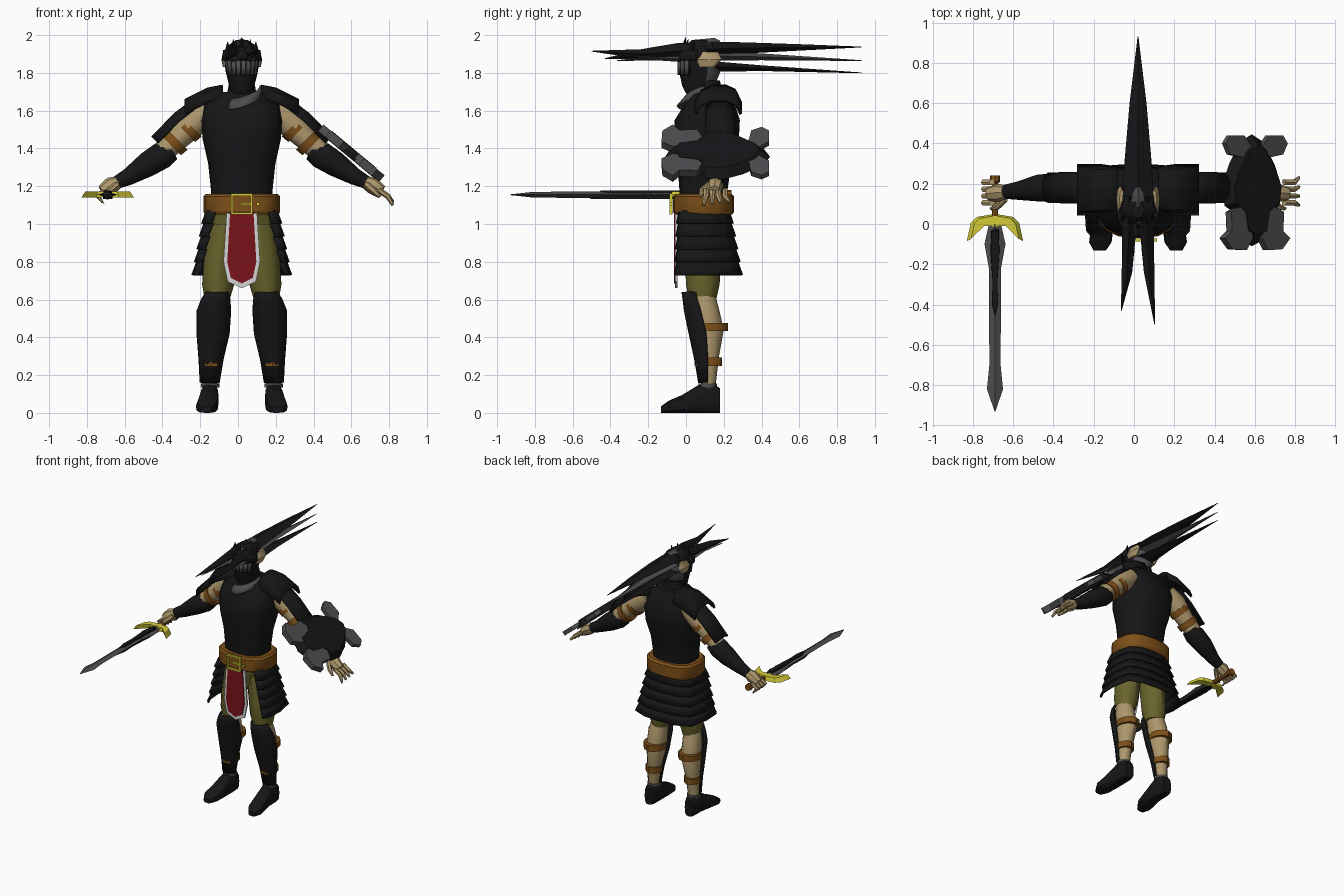
import bpy, bmesh
from math import sin, cos, pi, radians
from mathutils import Vector as V, Matrix

if "Cube" in bpy.data.objects:
    bpy.data.objects.remove(bpy.data.objects["Cube"])
CX = 0.02  # body centre line


def material(name, rgb):
    m = bpy.data.materials.new(name)
    m.use_nodes = True
    m.diffuse_color = (*rgb, 1)
    m.node_tree.nodes["Principled BSDF"].inputs["Base Color"].default_value = (*rgb, 1)
    return m


BLACK = material("black armour", (0.008, 0.008, 0.009))
STEEL = material("dark steel", (0.075, 0.075, 0.078))
SKIN = material("tan skin", (0.42, 0.31, 0.15))
OLIVE = material("olive cloth", (0.14, 0.125, 0.025))
LEATHER = material("brown leather", (0.21, 0.08, 0.01))
RED = material("red cloth", (0.19, 0.006, 0.01))
WHITE = material("white trim", (0.65, 0.65, 0.65))
GOLD = material("gold", (0.66, 0.6, 0.04))
made = []


def finish(name, bm, *mats):
    bmesh.ops.recalc_face_normals(bm, faces=bm.faces)
    me = bpy.data.meshes.new(name)
    bm.to_mesh(me)
    bm.free()
    for m in mats:
        me.materials.append(m)
    ob = bpy.data.objects.new(name, me)
    bpy.context.collection.objects.link(ob)
    made.append(ob)
    return ob


def skin_rows(name, rows, mat, closed=True, thick=0.0):
    """Bridge rows of points; closed rows get caps, open rows get thickness."""
    bm = bmesh.new()
    rows = [[bm.verts.new(p) for p in r] for r in rows]
    n = len(rows[0])
    for a, b in zip(rows, rows[1:]):
        for i in range(n if closed else n - 1):
            j = (i + 1) % n
            bm.faces.new((a[i], a[j], b[j], b[i]))
    if closed:
        bm.faces.new(rows[0])
        bm.faces.new(rows[-1])
    ob = finish(name, bm, mat)
    if thick:
        mod = ob.modifiers.new("thickness", "SOLIDIFY")
        mod.thickness, mod.offset = thick, 0
    return ob


def loft(name, rings, mat, n=12, arc=None, power=1.0, thick=0.012):
    """Rings are (centre, u, v); arc is a half angle about u for open shells."""
    def f(t):
        return abs(t) ** power * (1 if t > 0 else -1)
    if arc:
        angles = [radians(arc) * (2 * i / n - 1) for i in range(n + 1)]
    else:
        angles = [2 * pi * i / n for i in range(n)]
    rows = [[V(c) + V(u) * f(cos(a)) + V(v) * f(sin(a)) for a in angles] for c, u, v in rings]
    return skin_rows(name, rows, mat, not arc, thick if arc else 0)


def tower(name, levels, mat, **kw):
    """Levels are (z, x, half width, front y, back y)."""
    return loft(name, [((x, (a + b) / 2, z), (0, (a - b) / 2, 0), (w, 0, 0))
                       for z, x, w, a, b in levels], mat, **kw)


def limb(name, pts, mat, **kw):
    """Points are (x, y, z, radius); sections face along the whole limb."""
    d = (V(pts[-1][:3]) - V(pts[0][:3])).normalized()
    side = V((0, 1, 0)) if abs(d.y) < 0.9 else V((1, 0, 0))
    up = d.cross(side).normalized()
    if up.z < 0:
        up = -up
    side = up.cross(d)
    return loft(name, [(p[:3], up * p[3], side * p[3]) for p in pts], mat, **kw)


def spike(name, rings, mat):
    """Diamond blade along y; rings are (y, x, z, half width, half height)."""
    return loft(name, [((x, y, z), (w, 0, 0), (0, 0, h)) for y, x, z, w, h in rings], mat, n=4)


def plate(name, outline, mtx, thick, mat, top=1.0):
    cx = sum(p[0] for p in outline) / len(outline)
    cy = sum(p[1] for p in outline) / len(outline)
    low = [mtx @ V((x, y, -thick / 2)) for x, y in outline]
    high = [mtx @ V((cx + (x - cx) * top, cy + (y - cy) * top, thick / 2)) for x, y in outline]
    return skin_rows(name, [low, high], mat)


def mirrored(half):
    return half + [(-x, y) for x, y in reversed(half) if x > 0.001]


# Torso, neck and collar
tower("torso", [(1.1, CX, .16, -.03, .22), (1.18, CX, .163, -.035, .22), (1.32, CX, .178, -.045, .24),
                (1.45, CX, .207, -.065, .28), (1.55, CX, .213, -.06, .285), (1.63, CX, .2, -.01, .26),
                (1.7, CX, .11, .02, .22)], BLACK, n=16, power=.8)
tower("neck", [(1.62, CX, .09, .03, .2), (1.76, CX, .065, .06, .18)], BLACK)
loft("collar", [((CX, .08, 1.64), (0, -.125, -.02), (.1, 0, .03)),
                ((CX, .09, 1.7), (0, -.09, -.03), (.1, 0, .03))], STEEL, arc=95)

# Head: steel at the back of the skull
head = tower("helmet", [(1.69, CX, .055, -.0, .1), (1.73, CX, .066, -.02, .15), (1.8, CX, .084, -.035, .18),
                        (1.88, CX, .096, -.03, .18), (1.94, CX, .08, 0, .15), (1.975, CX, .03, .03, .11)],
             BLACK, n=16)
head.data.materials.append(STEEL)
for p in head.data.polygons:
    p.material_index = int(p.normal.y > .35 and p.center.z < 1.88)
visor = loft("visor", [((CX, .07, z), (0, -.112, 0), (w, 0, 0)) for z, w in ((1.79, .084), (1.865, .095))],
             STEEL, n=24, arc=65, thick=.008)
visor.data.materials.append(BLACK)
for i, p in enumerate(visor.data.polygons):
    p.material_index = int(i % 3 == 2)
loft("brow_band", [((CX, .06, z), (0, -.115, 0), (w, 0, 0)) for z, w in ((1.865, .1), (1.92, .09))],
     BLACK, arc=90, thick=.016)
for i in range(-2, 3):
    a = i * .6
    base = V((CX + .08 * sin(a), .05 - .07 * cos(a), 1.91))
    limb("crest_spike", [(*base, .018), (*(base + V((0, .02, .08 - .012 * abs(i)))), .001)], BLACK, n=4)
spike("crown_fin", [(-.01, CX, 1.93, .02, .01), (.04, CX, 1.95, .035, .025), (.15, CX, 1.965, .03, .02),
                    (.18, CX, 1.96, .01, .01)], STEEL)

# Long swept helmet blades
spike("upper_blade", [(-.06, CX, 1.925, .03, .015), (.1, CX, 1.925, .078, .04), (.3, CX, 1.932, .068, .03),
                      (.6, CX, 1.935, .042, .017), (.93, CX, 1.937, .002, .002)], BLACK)
spike("middle_blade", [(.1, CX, 1.89, .07, .025), (.4, CX, 1.885, .04, .018), (.93, CX, 1.865, .002, .002)], STEEL)
spike("lower_blade", [(.1, CX, 1.835, .075, .03), (.4, CX, 1.825, .04, .015), (.93, CX, 1.8, .002, .002)], BLACK)
for s, tip, z in ((1, -.5, 1.905), (-1, -.43, 1.865)):
    x = CX + s * .045
    spike("front_blade", [(.14, x, 1.92, .033, .04), (-.05, x, 1.915, .034, .042), (-.24, x + s * .01, 1.9, .026, .025),
                          (tip, CX + s * .083, z + .01, .002, .002)], BLACK)
    spike("front_blade_edge", [(.1, x, 1.87, .036, .02), (-.15, x, 1.88, .026, .014),
                               (tip * .85, CX + s * .075, z, .002, .002)], STEEL)
    tower("cheek", [(1.83, CX + s * .085, .015, .07, .15), (1.87, CX + s * .088, .02, .05, .19),
                    (1.91, CX + s * .08, .012, .08, .17)], SKIN, n=8)

# Belt, buckle and hips
tower("belt", [(1.05, CX, .195, -.06, .245), (1.065, CX, .203, -.07, .255), (1.145, CX, .203, -.07, .255),
               (1.16, CX, .19, -.06, .24)], LEATHER, n=16, power=.75)
front = Matrix.Translation((CX, -.08, 1.105)) @ Matrix.Rotation(pi / 2, 4, "X")
for cx, cy, w, h in ((-.052, 0, .006, .055), (.052, 0, .006, .055), (0, .05, .055, .006),
                     (0, -.05, .055, .006), (.02, 0, .03, .005), (.085, 0, .008, .008)):
    plate("buckle_bar", [(cx - w, cy - h), (cx + w, cy - h), (cx + w, cy + h), (cx - w, cy + h)], front, .016, GOLD)
tower("hips", [(.9, CX, .15, .0, .2), (1.07, CX, .17, -.03, .22)], OLIVE)

# Front sash: white cloth with a red panel
sash = Matrix.Translation((CX, -.052, 0)) @ Matrix.Rotation(pi / 2, 4, "X")
plate("sash_trim", mirrored([(0, .66), (.075, .695), (.097, .8), (.08, 1.07)]), sash, .012, WHITE)
sash.translation.y -= .008
plate("sash_panel", mirrored([(0, .685), (.058, .715), (.077, .8), (.062, 1.06)]), sash, .008, RED)

# Skirt of overlapping tiers, open at the front
for i in range(5):
    rows = []
    for t, flare in ((i / 5, 0), ((i + 1) / 5, .012)):
        w, yf, yb = .185 + .065 * t + flare, -.035 - .015 * t - flare, .225 + .06 * t + flare
        half = [(w * .72 + .04 * t, yf), (w * .97, yf + .03), (w, .1), (w * .9, yb - .05), (w * .5, yb - .01)]
        ring = half + [(0, yb)] + [(-x, y) for x, y in reversed(half)]
        rows.append([(CX + x, y, 1.07 - .34 * t) for x, y in ring])
    skin_rows("skirt_tier", rows, BLACK, False, .01)

for s in (1, -1):
    def X(x):
        return CX + s * x

    # Leg
    tower("thigh", [(1.0, X(.09), .085, -.0, .19), (.8, X(.115), .087, -.005, .185), (.68, X(.125), .085, 0, .178),
                    (.6, X(.13), .066, .015, .16)], OLIVE)
    tower("calf", [(.64, X(.135), .06, .02, .15), (.55, X(.145), .066, .03, .175), (.44, X(.145), .07, .035, .2),
                   (.3, X(.16), .052, .07, .175), (.13, X(.17), .038, .08, .155)], SKIN)
    greave = [(.64, .13, .055, -.018, .12), (.6, .138, .072, -.012, .13), (.54, .148, .086, -.005, .16),
              (.42, .152, .082, .02, .19), (.28, .163, .06, .05, .18), (.16, .17, .047, .07, .16)]
    loft("greave", [((X(x), (a + b) / 2, z), (0, (a - b) / 2, 0), (w, 0, 0)) for z, x, w, a, b in greave],
         BLACK, arc=92)
    for z, x, w, b in ((.455, .147, .079, .222), (.27, .163, .06, .19)):
        tower("calf_strap", [(z - .022, X(x), w, .045, b), (z + .022, X(x), w, .045, b)], LEATHER)
    tower("ankle_ring", [(.135, X(.168), .049, .065, .165), (.155, X(.168), .049, .065, .165)], STEEL)
    loft("shoe", [((X(x), y, h / 2), (w, 0, 0), (0, 0, h / 2)) for y, x, w, h in
                  ((.18, .17, .035, .13), (.15, .17, .046, .15), (.07, .17, .048, .15), (-.02, .178, .055, .095),
                   (-.09, .187, .056, .065), (-.132, .19, .03, .035))], BLACK, power=.65)

    # Pauldron
    rows = []
    for x, z, k in ((.1, 1.73, .9), (.18, 1.715, 1), (.3, 1.655, 1)):
        rows.append([(X(x), .175 + y * k, z + h) for y, h in
                     ((-.125, -.07), (-.1, -.025), (-.04, 0), (.04, 0), (.09, -.02), (.115, -.075))])
    skin_rows("pauldron", rows, BLACK, False, .016)

    # Arm
    limb("upper_arm", [(X(.16), .175, 1.61, .07), (X(.24), .18, 1.55, .078), (X(.33), .18, 1.46, .062),
                       (X(.43), .18, 1.37, .058)], SKIN)
    limb("arm_guard", [(X(.2), .18, 1.6, .08), (X(.3), .18, 1.52, .083), (X(.42), .18, 1.4, .08)], BLACK, arc=62)
    for x, z in ((.28, 1.5), (.355, 1.43)):
        limb("arm_strap", [(X(x - .016), .18, z + .016, .074), (X(x + .016), .18, z - .016, .07)], LEATHER)
    limb("vambrace", [(X(.37), .18, 1.39, .055), (X(.42), .18, 1.365, .072), (X(.5), .178, 1.315, .066),
                      (X(.6), .165, 1.25, .045), (X(.66), .16, 1.22, .035)], BLACK)

    # Hand with curled fingers on the sword side
    grip = s < 0
    limb("palm", [(X(.63), .16, 1.235, .026), (X(.69), .155, 1.205, .045), (X(.74), .15, 1.17, .036)], SKIN, n=8)
    for i in range(4):
        y = .105 + .034 * i
        mid, end = ((.765, 1.15), (.735, 1.11)) if grip else ((.775, 1.145), (.8, 1.1 + .006 * i))
        spread = .14 + (y - .14) * (1 if grip else 1.35)
        limb("finger", [(X(.725), y, 1.18, .016), (X(mid[0]), y, mid[1], .015),
                        (X(end[0]), spread, end[1], .008)], SKIN, n=6)
    limb("thumb", [(X(.66), .125, 1.21, .018), (X(.7), .085, 1.175, .016), (X(.73), .075, 1.145, .009)], SKIN, n=6)

# Shield strapped on the left forearm
u, w = V((.77, 0, -.64)), V((.64, 0, .77))
shield = Matrix.Translation((.6, 0, 1.375)) @ Matrix((u, (0, 1, 0), w)).transposed().to_4x4()
body = mirrored([(0, .445), (.07, .41), (.145, .3), (.19, .19), (.175, .09), (.1, .05), (.075, -.08), (0, -.11)])
plate("shield_body", body, shield, .05, BLACK, .8)
for s in (1, -1):
    plate("shield_rear_lobe", [(s * a, b) for a, b in ((.03, .38), (.08, .44), (.17, .44), (.2, .4), (.17, .345), (.08, .33))],
          shield, .03, STEEL)
    plate("shield_front_lobe", [(s * a, b) for a, b in ((.03, -.07), (.07, -.13), (.16, -.125), (.21, -.07), (.165, -.035),
                                                        (.17, .06), (.11, .085), (.05, .04))], shield, .045, STEEL)

# Sword held forward in the right hand
SX, SZ = -.69, 1.155
spike("sword_blade", [(y, SX, SZ, hw, hh) for y, hw, hh in
                      ((.0, .03, .018), (-.1, .052, .018), (-.22, .03, .017), (-.7, .028, .016),
                       (-.82, .04, .014), (-.93, .002, .002))], STEEL)
flat = Matrix.Translation((SX, 0, SZ))
plate("blade_inlay", mirrored([(0, .02), (.022, 0), (.026, -.12), (.014, -.3), (.018, -.42), (0, -.51)]),
      flat, .044, BLACK, .8)
plate("sword_guard", mirrored([(0, .05), (.09, .035), (.12, .005), (.14, -.085), (.1, -.045), (.06, -.008), (0, -.012)]),
      flat, .032, GOLD, .85)
limb("sword_grip", [(SX, .04, SZ, .016), (SX, .2, SZ, .016), (SX, .21, SZ, .026), (SX, .24, SZ, .024)], LEATHER, n=8)

# Smooth round parts, keep plate edges crisp
bpy.ops.object.select_all(action="DESELECT")
for ob in made:
    ob.select_set(True)
bpy.context.view_layer.objects.active = made[0]
bpy.ops.object.shade_smooth_by_angle(angle=radians(32))
